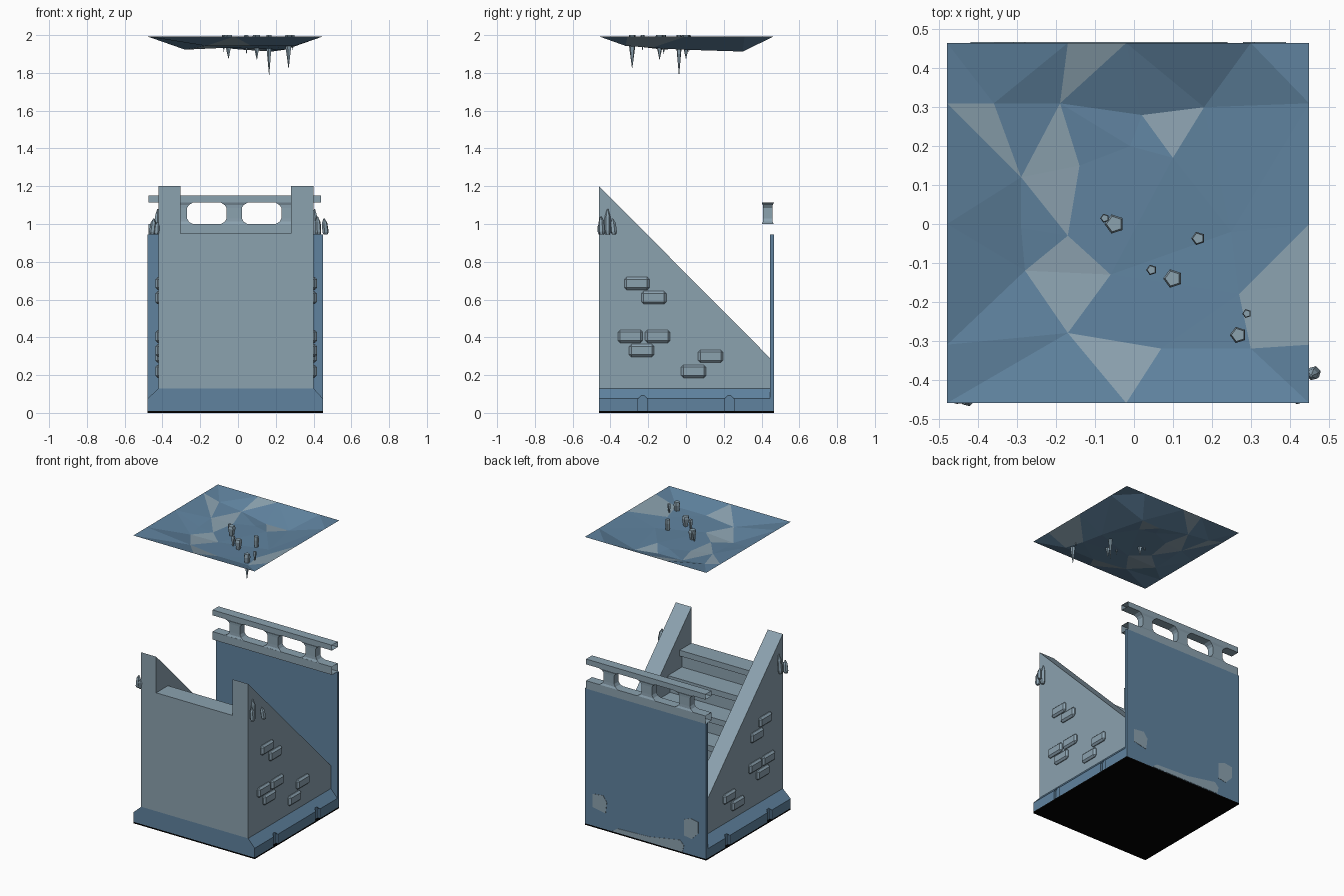
import bpy, bmesh, math
from mathutils import Vector, Matrix
from mathutils.geometry import delaunay_2d_cdt, intersect_point_tri_2d

if "Cube" in bpy.data.objects:
    bpy.data.objects.remove(bpy.data.objects["Cube"])


def material(name, rgb):
    m = bpy.data.materials.new(name)
    m.use_nodes = True
    m.diffuse_color = (*rgb, 1)
    m.node_tree.nodes["Principled BSDF"].inputs["Base Color"].default_value = (*rgb, 1)
    return m


STONE = material("pale stone", (0.26, 0.36, 0.43))
BLUE = material("blue stone", (0.115, 0.225, 0.345))
BLACK = material("black", (0, 0, 0))

LEFT, RIGHT, FRONT, BACK = -0.48, 0.45, -0.46, 0.465
WALL = 0.445
MID = -0.01


def finish(name, bm, *mats, recalc=True):
    if recalc:
        bmesh.ops.recalc_face_normals(bm, faces=bm.faces)
    me = bpy.data.meshes.new(name)
    bm.to_mesh(me)
    bm.free()
    for m in mats:
        me.materials.append(m)
    ob = bpy.data.objects.new(name, me)
    bpy.context.collection.objects.link(ob)
    return ob


def loft(name, rings, mat, caps=True):
    """Skin a list of point rings."""
    bm = bmesh.new()
    rows = [[bm.verts.new(p) for p in ring] for ring in rings]
    n = len(rows[0])
    for a, b in zip(rows, rows[1:]):
        for i in range(n):
            j = (i + 1) % n
            bm.faces.new((a[i], a[j], b[j], b[i]))
    if caps:
        bm.faces.new(rows[0])
        bm.faces.new(rows[-1])
    return finish(name, bm, mat)


def prism_x(name, yz, x0, x1, mat, caps=True):
    return loft(name, [[(x, y, z) for y, z in yz] for x in (x0, x1)], mat, caps)


def prism_y(name, xz, y0, y1, mat):
    return loft(name, [[(x, y, z) for x, z in xz] for y in (y0, y1)], mat)


def rect(a0, b0, a1, b1):
    return [(a0, b0), (a1, b0), (a1, b1), (a0, b1)]


def spike(name, foot, tip, profile, sides=5):
    """Faceted crystal along foot-tip; profile holds (fraction, radius)."""
    foot, tip = Vector(foot), Vector(tip)
    turn = (tip - foot).to_track_quat('Z', 'Y')
    rings = []
    for t, r in profile:
        rings.append([foot.lerp(tip, t) + turn @ Vector(
            (r * math.cos(math.tau * i / sides), r * math.sin(math.tau * i / sides), 0))
            for i in range(sides)])
    return loft(name, rings, STONE)


# Floor and skirting base with chamfered long sides
prism_x("floor_slab", rect(FRONT, 0, BACK, 0.01), LEFT, RIGHT, BLACK)
base = prism_y("base", [(LEFT, 0.01), (RIGHT, 0.01), (RIGHT, 0.075), (0.4, 0.13),
                        (-0.42, 0.13), (LEFT, 0.075)], FRONT, WALL, BLUE)

# Small notches in the base sides
for side in (LEFT, RIGHT):
    for y in (-0.23, 0.23):
        cut = prism_x("notch_cutter", [(y - 0.025, 0), (y + 0.025, 0), (y + 0.025, 0.075),
                                       (y, 0.1), (y - 0.025, 0.075)],
                      side - 0.015, side + 0.015, BLUE)
        cut.hide_render = True
        cut.hide_set(True)
        mod = base.modifiers.new("notch", 'BOOLEAN')
        mod.operation = 'DIFFERENCE'
        mod.object = cut

# Staircase with overhanging treads
steps, top = 7, 0.95
run, rise = (WALL - FRONT) / steps, (top - 0.13) / (steps - 0.5)
profile = [(FRONT, 0.13), (FRONT, top)]
for i in range(steps):
    y, z = FRONT + run * (i + 1), top - rise * i
    lip = min(0.04, z - 0.135)
    profile += [(y, z), (y, z - lip), (y - 0.025, z - lip - 0.01)]
    if i < steps - 1:
        profile.append((y - 0.025, z - rise))
profile[-1] = (WALL - 0.025, 0.13)
prism_x("stairs", profile, -0.31, 0.28, STONE)

# Sloping side walls
slope = [(FRONT, 0.13), (FRONT, 1.2), (WALL, 0.29), (WALL, 0.13)]
prism_x("right_side_wall", slope, -0.42, -0.305, STONE)
prism_x("left_side_wall", slope, 0.28, 0.4, STONE)

# Raised bricks on both sides
bricks = [(-0.26, 0.685), (-0.17, 0.61), (-0.295, 0.405), (-0.15, 0.405),
          (-0.235, 0.33), (0.13, 0.3), (0.04, 0.22)]
for s in (-1, 1):
    for y, z in bricks:
        face = MID + s * 0.41
        ob = prism_x("brick", rect(y - 0.066, z - 0.034, y + 0.066, z + 0.034),
                     face - s * 0.02, face + s * 0.018, STONE)
        bev = ob.modifiers.new("bevel", 'BEVEL')
        bev.width = 0.012
        bev.segments = 1

# Back wall with thin worn patches
prism_x("back_wall", rect(WALL, 0.01, BACK, 0.945), LEFT, RIGHT, BLUE)
patches = [
    [(0.39, 0.14), (0.29, 0.12), (0.28, 0.2), (0.31, 0.24), (0.39, 0.23)],
    [(-0.31, 0.13), (-0.37, 0.12), (-0.42, 0.17), (-0.42, 0.25), (-0.36, 0.26), (-0.31, 0.24)],
    [(0.24, 0.012), (0.2, 0.04), (-0.05, 0.05), (-0.28, 0.09), (-0.31, 0.06), (-0.3, 0.012)],
]
for pts in patches:
    prism_y("worn_patch", pts, BACK - 0.002, BACK + 0.002, STONE)

# Balustrade: open-ended beams and flared posts
prism_x("lower_rail", rect(0.4, 0.945, BACK, 1.0), -0.475, 0.44, STONE, caps=False)
prism_x("upper_rail", rect(0.4, 1.113, BACK, 1.15), -0.475, 0.44, STONE, caps=False)
for x in (-0.31, MID - 0.01, 0.27):
    rings = []
    for z, w, d in ((1.0, 0.07, 0.032), (1.012, 0.05, 0.026), (1.03, 0.04, 0.025),
                    (1.085, 0.04, 0.025), (1.1, 0.05, 0.026), (1.113, 0.07, 0.032)):
        rings.append([(px, py, z) for px, py in rect(x - w, 0.433 - d, x + w, 0.433 + d)])
    loft("baluster", rings, STONE)

# Crystals growing from the side walls
crystal = [(0, 0.012), (0.15, 0.017), (0.7, 0.015), (1, 0.003)]
for foot, tip in (((0.41, -0.415, 0.945), (0.405, -0.415, 1.08)),
                  ((0.425, -0.445, 0.945), (0.42, -0.45, 1.04)),
                  ((0.465, -0.38, 0.945), (0.455, -0.39, 1.03)),
                  ((-0.43, -0.42, 0.945), (-0.425, -0.41, 1.08)),
                  ((-0.455, -0.445, 0.945), (-0.445, -0.45, 1.03)),
                  ((-0.43, -0.45, 0.945), (-0.425, -0.455, 1.01))):
    spike("crystal", foot, tip, crystal, 6)

# Faceted ceiling: flat rim, sagging middle, some pale facets
rim = [(LEFT, FRONT), (-0.02, FRONT), (RIGHT, FRONT), (RIGHT, -0.31), (RIGHT, 0), (RIGHT, 0.31),
       (RIGHT, BACK), (0.3, BACK), (-0.02, BACK), (-0.17, BACK), (LEFT, BACK),
       (LEFT, 0.31), (LEFT, 0), (LEFT, -0.31)]
inner = [(-0.29, 0.12, 5), (-0.36, 0.31, 3), (-0.19, 0.31, 5), (-0.17, -0.03, 6),
         (-0.28, -0.12, 7), (-0.29, -0.01, 6), (-0.17, -0.28, 5), (-0.06, -0.13, 6),
         (-0.01, 0.2, 6), (0.02, 0.28, 7), (0.1, 0.17, 6), (0.18, 0.3, 8),
         (0.27, -0.18, 6), (0.07, -0.32, 5), (0.3, -0.32, 5), (0.25, -0.02, 7),
         (-0.14, 0.15, 6)]
pale = [(-0.13, 0.41), (-0.37, 0.25), (-0.2, 0.2), (-0.2, 0.08), (-0.22, -0.08),
        (-0.16, -0.15), (-0.04, -0.36), (0.09, 0.22), (0.38, -0.14), (0.34, -0.28)]
flat = [Vector(p) for p in rim] + [Vector(p[:2]) for p in inner]
sag = [0] * len(rim) + [p[2] / 100 for p in inner]
verts, _, tris, origin, _, _ = delaunay_2d_cdt(flat, [], [], 0, 1e-5)
bm = bmesh.new()
bv = [bm.verts.new((v.x, v.y, 1.993 - sag[o[0]])) for v, o in zip(verts, origin)]
for t in tris:
    a, b, c = (verts[i] for i in t)
    if abs((b - a).cross(c - a)) > 1e-6:
        f = bm.faces.new([bv[i] for i in t])
        f.material_index = int(any(intersect_point_tri_2d(Vector(p), a, b, c) for p in pale))
finish("ceiling", bm, BLUE, STONE, recalc=False)

# Stalactites
for x, y, r, tip in ((-0.05, 0, 0.026, 1.875), (-0.075, 0.015, 0.012, 1.91),
                     (0.165, -0.037, 0.018, 1.79), (0.045, -0.118, 0.014, 1.9),
                     (0.1, -0.14, 0.025, 1.87), (0.268, -0.285, 0.022, 1.825),
                     (0.29, -0.23, 0.012, 1.92)):
    spike("stalactite", (x, y, 2.0), (x, y, tip),
          [(0, r * 0.8), (0.12, r), (0.5, r * 0.6), (1, 0.001)])
